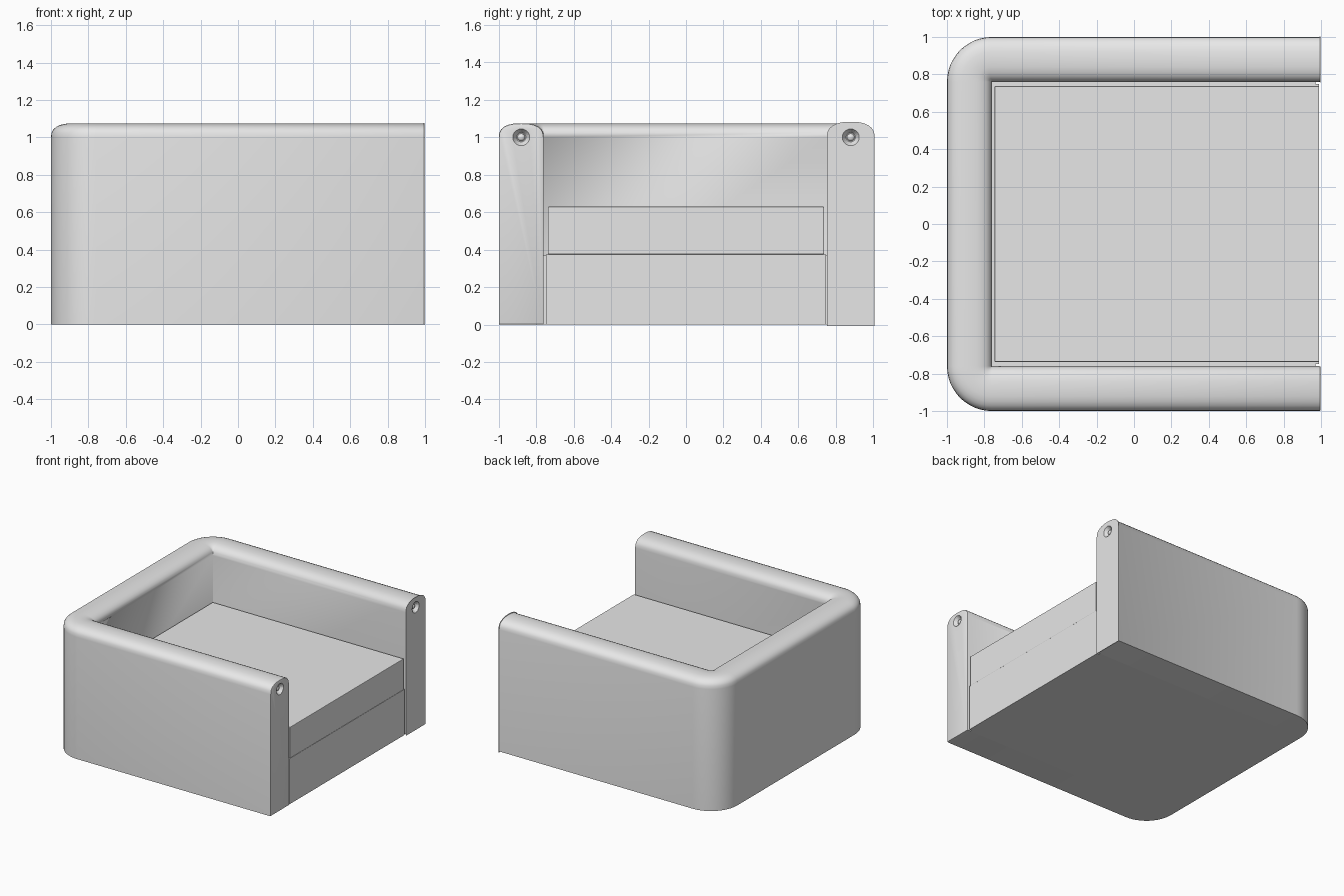
import bpy, bmesh, math
from mathutils import Vector, Matrix

if "Cube" in bpy.data.objects:
    bpy.data.objects.remove(bpy.data.objects["Cube"])

grey = bpy.data.materials.new("light_grey_fabric")
grey.use_nodes = True
grey.diffuse_color = (0.8, 0.8, 0.8, 1)
grey.node_tree.nodes["Principled BSDF"].inputs["Base Color"].default_value = grey.diffuse_color


def make_object(name, bm, smooth=True):
    bmesh.ops.recalc_face_normals(bm, faces=bm.faces)
    mesh = bpy.data.meshes.new(name)
    bm.to_mesh(mesh)
    bm.free()
    obj = bpy.data.objects.new(name, mesh)
    bpy.context.collection.objects.link(obj)
    mesh.materials.append(grey)
    if smooth:
        bpy.ops.object.select_all(action="DESELECT")
        obj.select_set(True)
        bpy.context.view_layer.objects.active = obj
        bpy.ops.object.shade_smooth_by_angle(angle=math.radians(35))
    return obj


def box(name, low, high, bevel):
    low, high = Vector(low), Vector(high)
    bm = bmesh.new()
    bmesh.ops.create_cube(bm, size=1)
    bmesh.ops.scale(bm, vec=high - low, verts=bm.verts)
    bmesh.ops.translate(bm, vec=(low + high) / 2, verts=bm.verts)
    if bevel:
        bmesh.ops.bevel(bm, geom=bm.edges[:], offset=bevel, segments=2, affect="EDGES", profile=0.5)
    return make_object(name, bm, False)


THICK, SIDE, TOP, FRONT = 0.24, 1.0, 1.075, 0.998
STEPS = 12

# Wall cross-section: distance in from the outside, and height
profile = [(0, 0)]
for i in range(STEPS + 1):
    a = math.pi * (1 - i / STEPS)
    c, s = math.cos(a), math.sin(a)
    across = math.copysign(abs(c) ** 0.8, c)
    profile.append((THICK / 2 * (1 + across), SIDE + (TOP - SIDE) * s ** 0.8))
profile.append((THICK, 0))

# U-shaped path: outside point and outward direction
inner = 1 - THICK
stations = [(Vector((FRONT, 1, 0)), Vector((0, 1, 0)))]
for side in (1, -1):
    for i in range(STEPS + 1):
        t = i / STEPS if side > 0 else 1 - i / STEPS
        a = math.pi / 2 * (1 + t)
        out = Vector((math.cos(a), side * math.sin(a), 0))
        stations.append((Vector((-inner, side * inner, 0)) + out * THICK, out))
stations.append((Vector((FRONT, -1, 0)), Vector((0, -1, 0))))

# Arms and back in one sweep
bm = bmesh.new()
rings = []
for point, out in stations:
    rings.append([bm.verts.new(point - out * d + Vector((0, 0, h))) for d, h in profile])
for r, q in zip(rings, rings[1:]):
    for k in range(len(r)):
        n = (k + 1) % len(r)
        bm.faces.new((r[k], r[n], q[n], q[k]))
caps = [bm.faces.new(rings[0]), bm.faces.new(rings[-1])]
bmesh.ops.remove_doubles(bm, verts=bm.verts, dist=0.0005)
rim = {e for f in bm.faces if len(f.verts) > 10 for e in f.edges}
bmesh.ops.bevel(bm, geom=list(rim), offset=0.008, segments=2, affect="EDGES", profile=0.5)
frame = make_object("arms_and_back", bm)

# Round dimples in the arm fronts, each with a small button
bm = bmesh.new()
turn = Matrix.Rotation(math.pi / 2, 4, "Y")
for side in (1, -1):
    place = Matrix.Translation((FRONT, side * 0.88, 1.0)) @ turn
    bmesh.ops.create_cone(bm, cap_ends=True, segments=20, radius1=0.025, radius2=0.065,
                          depth=0.06, matrix=place)
cutter = make_object("dimple_cutter", bm, False)
cutter.hide_render = True
cutter.hide_viewport = True
cutter.display_type = "WIRE"
cut = frame.modifiers.new("dimples", "BOOLEAN")
cut.operation, cut.object, cut.solver = "DIFFERENCE", cutter, "EXACT"

for side, label in ((1, "left"), (-1, "right")):
    bm = bmesh.new()
    bmesh.ops.create_uvsphere(bm, u_segments=16, v_segments=8, radius=0.02)
    bmesh.ops.scale(bm, vec=(0.7, 1, 1), verts=bm.verts)
    bmesh.ops.translate(bm, vec=(FRONT - 0.026, side * 0.88, 1.0), verts=bm.verts)
    make_object(label + "_arm_button", bm)

# Base and seat cushion between the arms
box("seat_base", (-0.77, -0.748, 0), (0.99, 0.748, 0.375), 0)
box("seat_cushion", (-0.745, -0.737, 0.375), (0.99, 0.737, 0.63), 0.004)
# Recessed filler closing the gap beside the base
box("base_core", (-0.77, -0.77, 0), (0.97, 0.77, 0.37), 0)
